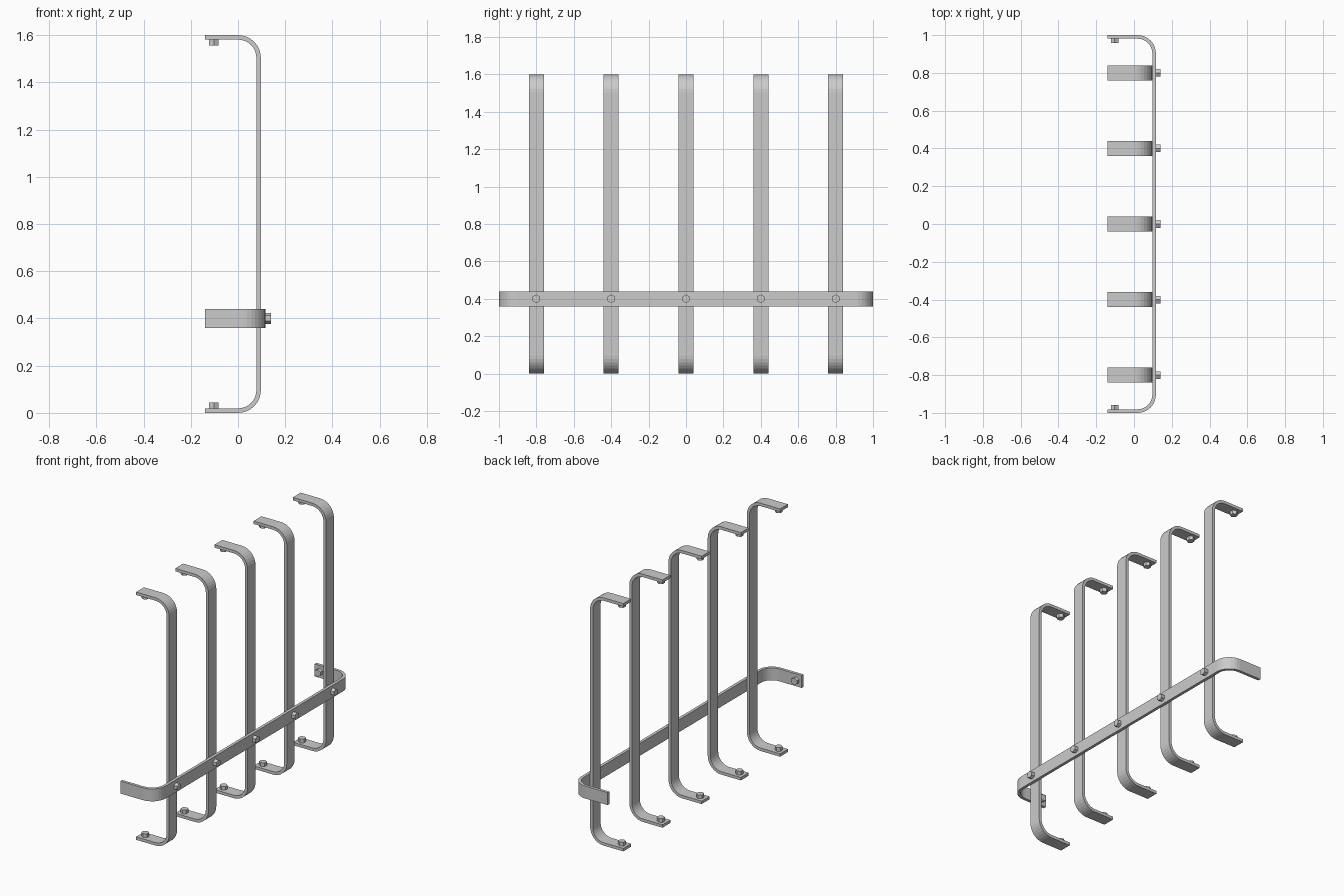
import bpy, bmesh, math
from mathutils import Matrix, Vector

if "Cube" in bpy.data.objects:
    bpy.data.objects.remove(bpy.data.objects["Cube"])

T = 0.019      # strap thickness
W = 0.08       # strap width
R = 0.097      # outer bend radius
END = -0.14    # x of the strap ends
STEPS = 8      # facets per bend


def u_profile(face_x, half, inset):
    """One side of a U-shaped strap as (x, along) points, lower end to upper end."""
    r, cx, cs = R - inset, face_x - R, half - R
    upper = [(cx + r * math.sin(a), cs + r * math.cos(a))
             for a in (math.pi / 2 * i / STEPS for i in range(STEPS + 1))]
    upper = [(END, half - inset)] + upper
    return [(x, -s) for x, s in upper] + upper[::-1]


def make_strap(name, face_x, half, place):
    """Bent flat bar; place(x, along, across) gives the 3D position."""
    bm = bmesh.new()
    rings = []
    for (xo, so), (xi, si) in zip(u_profile(face_x, half, 0), u_profile(face_x, half, T)):
        rings.append([bm.verts.new(place(*p)) for p in
                      ((xo, so, -W / 2), (xo, so, W / 2), (xi, si, W / 2), (xi, si, -W / 2))])
    for a, b in zip(rings, rings[1:]):
        for i in range(4):
            j = (i + 1) % 4
            bm.faces.new((a[i], a[j], b[j], b[i]))
    bm.faces.new(rings[0])
    bm.faces.new(rings[-1])
    finish(name, bm)


def make_bolt(name, base, direction):
    """Hexagonal bolt head standing on a strap face."""
    depth, d = 0.028, Vector(direction)
    turn = d.to_track_quat('Z', 'Y').to_matrix().to_4x4()
    bm = bmesh.new()
    bmesh.ops.create_cone(bm, cap_ends=True, segments=6, radius1=0.023, radius2=0.023, depth=depth,
                          matrix=Matrix.Translation(Vector(base) + d * (depth / 2 - 0.004)) @ turn)
    finish(name, bm)


def finish(name, bm):
    bmesh.ops.recalc_face_normals(bm, faces=bm.faces)
    mesh = bpy.data.meshes.new(name)
    bm.to_mesh(mesh)
    bm.free()
    bpy.context.collection.objects.link(bpy.data.objects.new(name, mesh))


# Five upright straps, each with end bolts and a bolt through the cross strap
for n in range(5):
    y = -0.8 + 0.4 * n
    make_strap(f"upright_strap_{n + 1}", R, 0.8, lambda x, s, w: (x, y + w, 0.8 + s))
    make_bolt(f"lower_bolt_{n + 1}", (-0.102, y, T), (0, 0, 1))
    make_bolt(f"upper_bolt_{n + 1}", (-0.102, y, 1.6 - T), (0, 0, -1))
    make_bolt(f"cross_bolt_{n + 1}", (R + T, y, 0.4), (1, 0, 0))

# Horizontal cross strap with a bolt inside each end
make_strap("cross_strap", R + T, 1.0, lambda x, s, w: (x, s, 0.4 + w))
for side, label in ((-1, "front"), (1, "back")):
    make_bolt(f"{label}_end_bolt", (-0.102, side * (1 - T), 0.4), (0, -side, 0))
